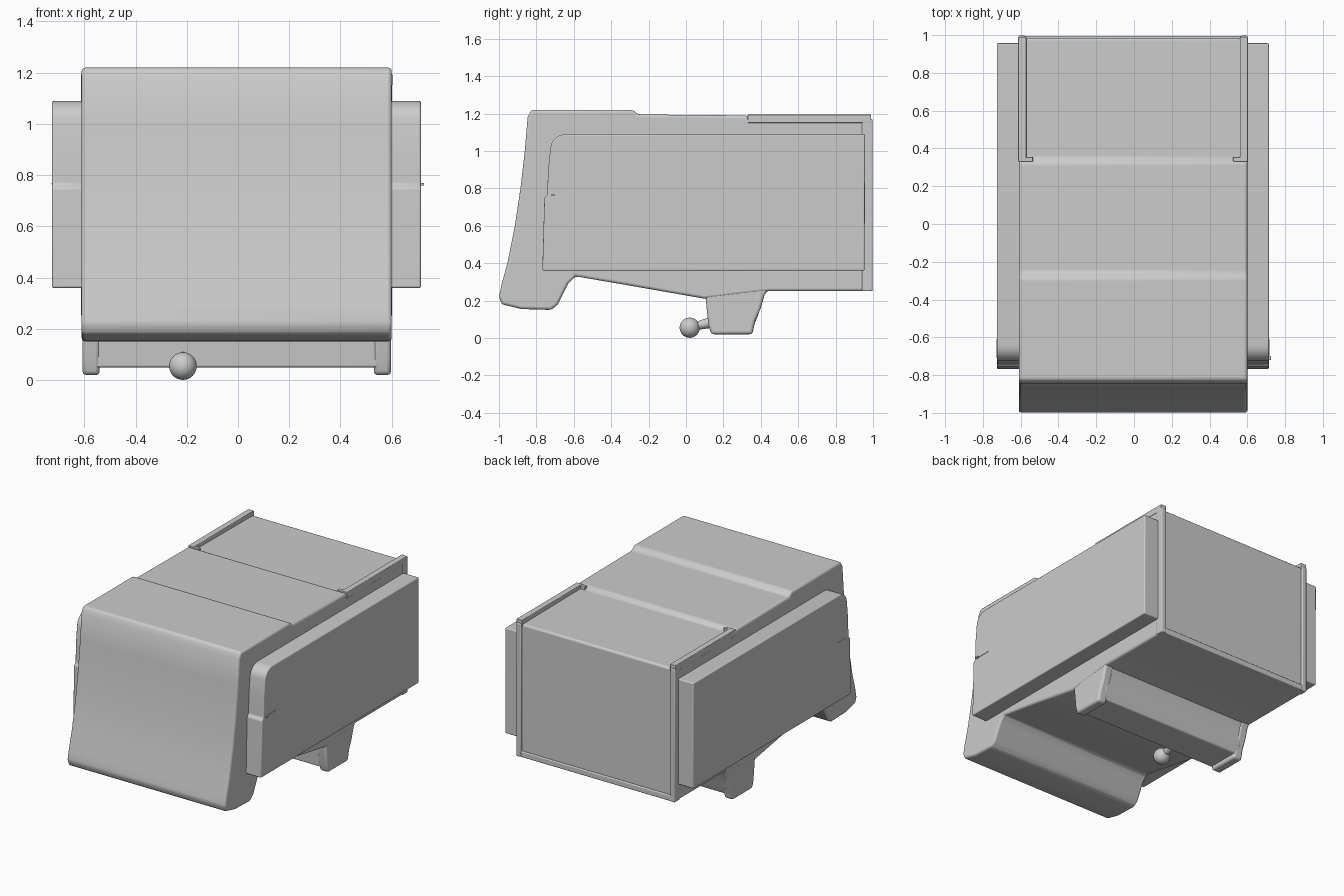
import bpy, bmesh, math
from mathutils import Vector

if "Cube" in bpy.data.objects:
    bpy.data.objects.remove(bpy.data.objects["Cube"])


def finish(ob, bevel=0.0, segments=3):
    if bevel:
        m = ob.modifiers.new("soft_edges", 'BEVEL')
        m.width = bevel
        m.segments = segments
        m.limit_method = 'ANGLE'
        m.angle_limit = math.radians(28)
    bpy.ops.object.select_all(action='DESELECT')
    ob.select_set(True)
    bpy.context.view_layer.objects.active = ob
    bpy.ops.object.shade_smooth_by_angle(angle=math.radians(35))
    return ob


def extrude_x(name, profile, x0, x1, bevel=0.0):
    """Extrude a (y, z) outline from x0 to x1."""
    bm = bmesh.new()
    face = bm.faces.new([bm.verts.new((x0, y, z)) for y, z in profile])
    geo = bmesh.ops.extrude_face_region(bm, geom=[face])['geom']
    verts = [g for g in geo if isinstance(g, bmesh.types.BMVert)]
    bmesh.ops.translate(bm, verts=verts, vec=(x1 - x0, 0, 0))
    bmesh.ops.recalc_face_normals(bm, faces=bm.faces)
    me = bpy.data.meshes.new(name)
    bm.to_mesh(me)
    bm.free()
    ob = bpy.data.objects.new(name, me)
    bpy.context.collection.objects.link(ob)
    return finish(ob, bevel)


def box(name, x0, x1, y0, y1, z0, z1, bevel=0.0):
    return extrude_x(name, [(y0, z0), (y1, z0), (y1, z1), (y0, z1)], x0, x1, bevel)


# Main body: curved nose, stepped roof, sloping belly
body = [(-0.985, 0.18), (-0.88, 0.155), (-0.72, 0.15), (-0.685, 0.18), (-0.63, 0.29),
        (-0.59, 0.33), (-0.30, 0.28), (0.10, 0.21), (0.44, 0.25), (0.985, 0.25),
        (0.985, 1.165), (0.345, 1.17), (0.325, 1.19), (-0.255, 1.195), (-0.285, 1.22),
        (-0.825, 1.22), (-0.847, 1.18), (-0.862, 1.0), (-0.885, 0.80), (-0.915, 0.60),
        (-0.955, 0.40), (-0.985, 0.29), (-1.0, 0.22)]
extrude_x("body", body, -0.61, 0.60, 0.018)

# Lower crossbar between the feet
bar = [(0.11, 0.25), (0.125, 0.05), (0.355, 0.05), (0.385, 0.12), (0.41, 0.22), (0.44, 0.27)]
extrude_x("crossbar", bar, -0.57, 0.56, 0.008)

# Feet, roof rails with hooked ends, and rear corner posts
foot = [(0.10, 0.26), (0.12, 0.07), (0.135, 0.02), (0.355, 0.02), (0.37, 0.09),
        (0.40, 0.16), (0.42, 0.23), (0.45, 0.27)]
for side, s in (("left", -1), ("right", 1)):
    cx = -0.005

    def span(a, b):
        return sorted((cx + s * a, cx + s * b))
    extrude_x(f"{side}_foot", foot, *span(0.535, 0.602), 0.015)
    box(f"{side}_roof_rail", *span(0.565, 0.608), 0.33, 0.99, 1.15, 1.195, 0.004)
    box(f"{side}_rail_hook", *span(0.53, 0.57), 0.33, 0.355, 1.15, 1.193, 0.004)
    box(f"{side}_rear_post", *span(0.57, 0.607), 0.94, 0.997, 0.25, 1.17, 0.006)
box("rear_sill", -0.58, 0.57, 0.95, 0.995, 0.25, 0.29, 0.006)

# Side panels with a rounded upper front corner
panel = [(-0.768, 0.36), (0.955, 0.36), (0.957, 1.09), (-0.64, 1.09)]
for i in range(1, 7):
    a = math.radians(90 + i * 14)
    panel.append((-0.64 + 0.085 * math.cos(a), 1.01 + 0.08 * math.sin(a)))
panel += [(-0.737, 0.90), (-0.742, 0.765), (-0.757, 0.75)]
extrude_x("left_side_panel", panel, -0.726, -0.59, 0.007)
extrude_x("right_side_panel", panel, 0.58, 0.714, 0.007)
box("left_latch_line", -0.728, -0.715, -0.71, -0.61, 0.763, 0.770)
box("right_latch_line", 0.705, 0.717, -0.71, -0.61, 0.763, 0.770)
box("right_latch_tab", 0.69, 0.725, -0.72, -0.70, 0.760, 0.770)

# Ball knob on a short stem
ball_at = Vector((-0.215, 0.02, 0.055))
bpy.ops.mesh.primitive_uv_sphere_add(segments=32, ring_count=16, radius=0.054, location=ball_at)
ball = bpy.context.object
ball.name = "ball_knob"
finish(ball)
stem_end = Vector((-0.215, 0.14, 0.085))
d = stem_end - ball_at
bpy.ops.mesh.primitive_cone_add(vertices=20, radius1=0.018, radius2=0.03, depth=d.length,
                                location=(ball_at + stem_end) / 2,
                                rotation=d.to_track_quat('Z', 'Y').to_euler())
stem = bpy.context.object
stem.name = "knob_stem"
finish(stem)
